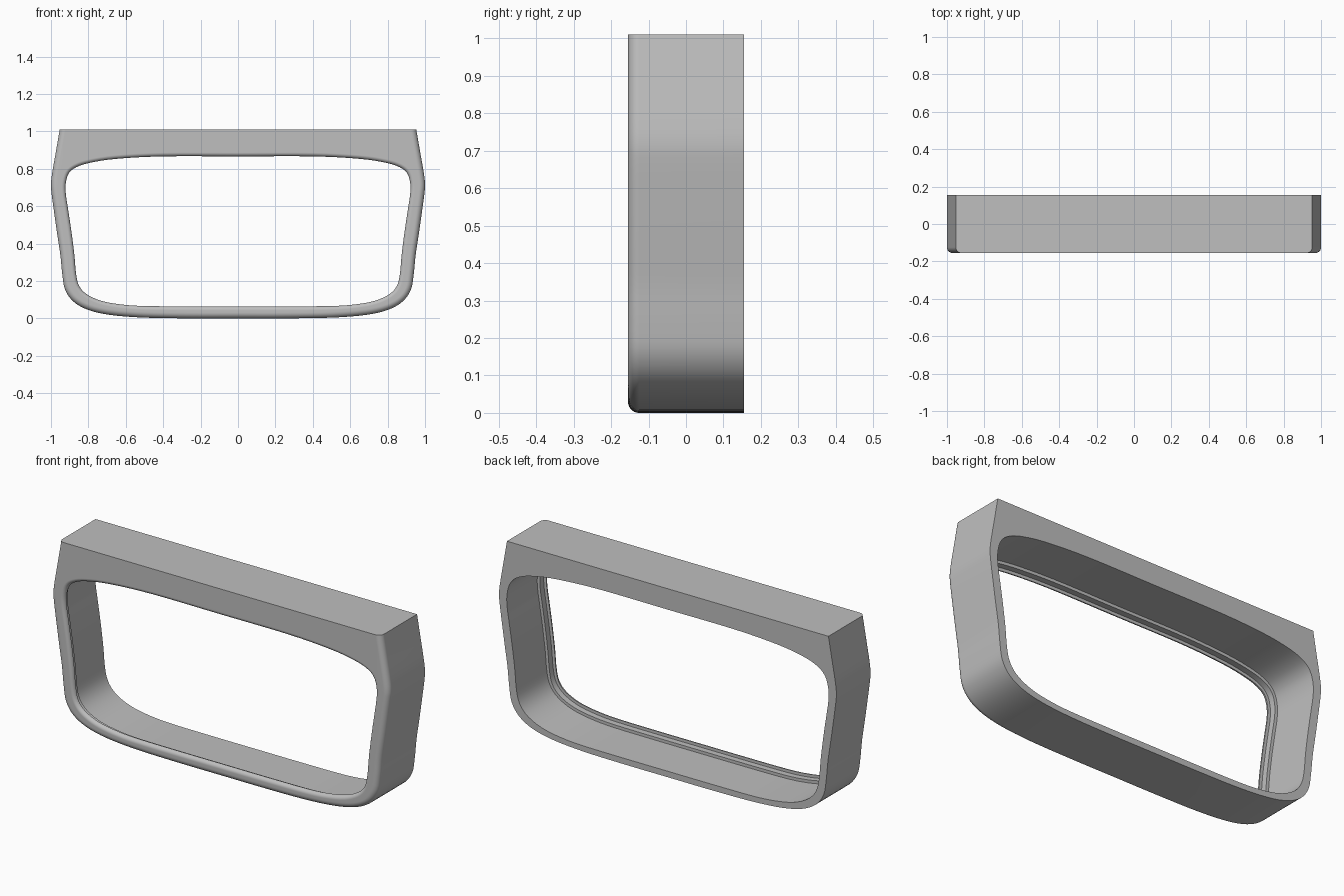
import bpy
import bmesh
import math
from mathutils import Vector

default_cube = bpy.data.objects.get("Cube")
if default_cube:
    bpy.data.objects.remove(default_cube)

TOP, FRONT, BACK = 1.01, -0.155, 0.155
STEPS = 4

# Half profiles (x, z), running from bottom centre to top centre
outer_side = [(0, 0), (.25, 0), (.5, .004), (.68, .018), (.8, .045), (.88, .09),
              (.925, .155), (.94, .24), (.95, .34), (.968, .46), (.985, .58),
              (.997, .67), (1, .72), (.993, .78), (.973, .895), (.953, TOP)]
outer_top = [(.953, TOP), (.6, TOP), (.3, TOP), (0, TOP)]
opening = [(0, .064), (.25, .064), (.5, .066), (.63, .075), (.735, .095), (.81, .13),
           (.85, .175), (.866, .24), (.875, .34), (.89, .46), (.908, .58),
           (.92, .66), (.921, .72), (.905, .775), (.865, .808), (.79, .832),
           (.65, .853), (.4, .866), (0, .866)]


def smooth_path(points):
    """Catmull-Rom curve through the points."""
    pts = [Vector(p) for p in points]
    pts = [2 * pts[0] - pts[1]] + pts + [2 * pts[-1] - pts[-2]]
    path = []
    for a, b, c, d in zip(pts, pts[1:], pts[2:], pts[3:]):
        for step in range(STEPS):
            t = step / STEPS
            path.append(b + (c - a) * t / 2 + (a - 2.5 * b + 2 * c - d / 2) * t ** 2
                        + (1.5 * (b - c) + (d - a) / 2) * t ** 3)
    return path + [pts[-2]]


def straight_path(points):
    pts = [Vector(p) for p in points]
    return [a.lerp(b, step / STEPS) for a, b in zip(pts, pts[1:])
            for step in range(STEPS)] + [pts[-1]]


def closed(half):
    """Mirror a half profile across the centre line."""
    return half + [Vector((-p.x, p.y)) for p in reversed(half[1:-1])]


def inset(loop, distance, keep_top=False):
    """Move a loop towards its inside; the flat top can stay in place."""
    result = []
    count = len(loop)
    for i, p in enumerate(loop):
        if keep_top and p.y > TOP - 1e-4:
            at_corner = abs(p.x) > .95
            shift = math.copysign(distance, p.x) if at_corner else 0
            result.append(Vector((p.x - shift, p.y)))
            continue
        along = (loop[(i + 1) % count] - loop[i - 1]).normalized()
        result.append(p + Vector((-along.y, along.x)) * distance)
    return result


outer = closed(smooth_path(outer_side)[:-1] + straight_path(outer_top))
inner = closed(smooth_path(opening))

# Cross-section rings: outer wall, rounded front, opening lip, two rebates, back rim
OUTER_RADIUS, INNER_RADIUS, LEDGE, ARC = .03, .02, .016, 6
rings = [(outer, BACK)]
for k in range(ARC + 1):
    angle = math.pi / 2 * k / ARC
    rings.append((inset(outer, OUTER_RADIUS * (1 - math.cos(angle)), True),
                  FRONT + OUTER_RADIUS * (1 - math.sin(angle))))
for k in range(ARC + 1):
    angle = math.pi / 2 * k / ARC
    rings.append((inset(inner, -INNER_RADIUS * (1 - math.sin(angle))),
                  FRONT + INNER_RADIUS * (1 - math.cos(angle))))
first_rebate, second_rebate = inset(inner, -LEDGE), inset(inner, -2 * LEDGE)
rings += [(first_rebate, FRONT + INNER_RADIUS), (first_rebate, FRONT + .052),
          (second_rebate, FRONT + .052), (second_rebate, BACK)]

bm = bmesh.new()
ring_verts = [[bm.verts.new((p.x, y, p.y)) for p in loop] for loop, y in rings]
for ring, following in zip(ring_verts, ring_verts[1:] + ring_verts[:1]):
    for i in range(len(ring)):
        j = (i + 1) % len(ring)
        bm.faces.new((ring[i], ring[j], following[j], following[i]))
bmesh.ops.remove_doubles(bm, verts=bm.verts, dist=1e-5)
bmesh.ops.recalc_face_normals(bm, faces=bm.faces)

mesh = bpy.data.meshes.new("bezel_frame")
bm.to_mesh(mesh)
bm.free()
bezel = bpy.data.objects.new("bezel_frame", mesh)
bpy.context.collection.objects.link(bezel)

# Plain grey finish
grey = bpy.data.materials.new("plain_grey")
grey.use_nodes = True
colour = (.52, .52, .52, 1)
grey.diffuse_color = colour
grey.node_tree.nodes["Principled BSDF"].inputs["Base Color"].default_value = colour
mesh.materials.append(grey)

# Smooth curves with crisp rims
bpy.ops.object.select_all(action="DESELECT")
bezel.select_set(True)
bpy.context.view_layer.objects.active = bezel
bpy.ops.object.shade_smooth_by_angle(angle=math.radians(30))
weighted = bezel.modifiers.new("even_shading", "WEIGHTED_NORMAL")
weighted.keep_sharp = True
